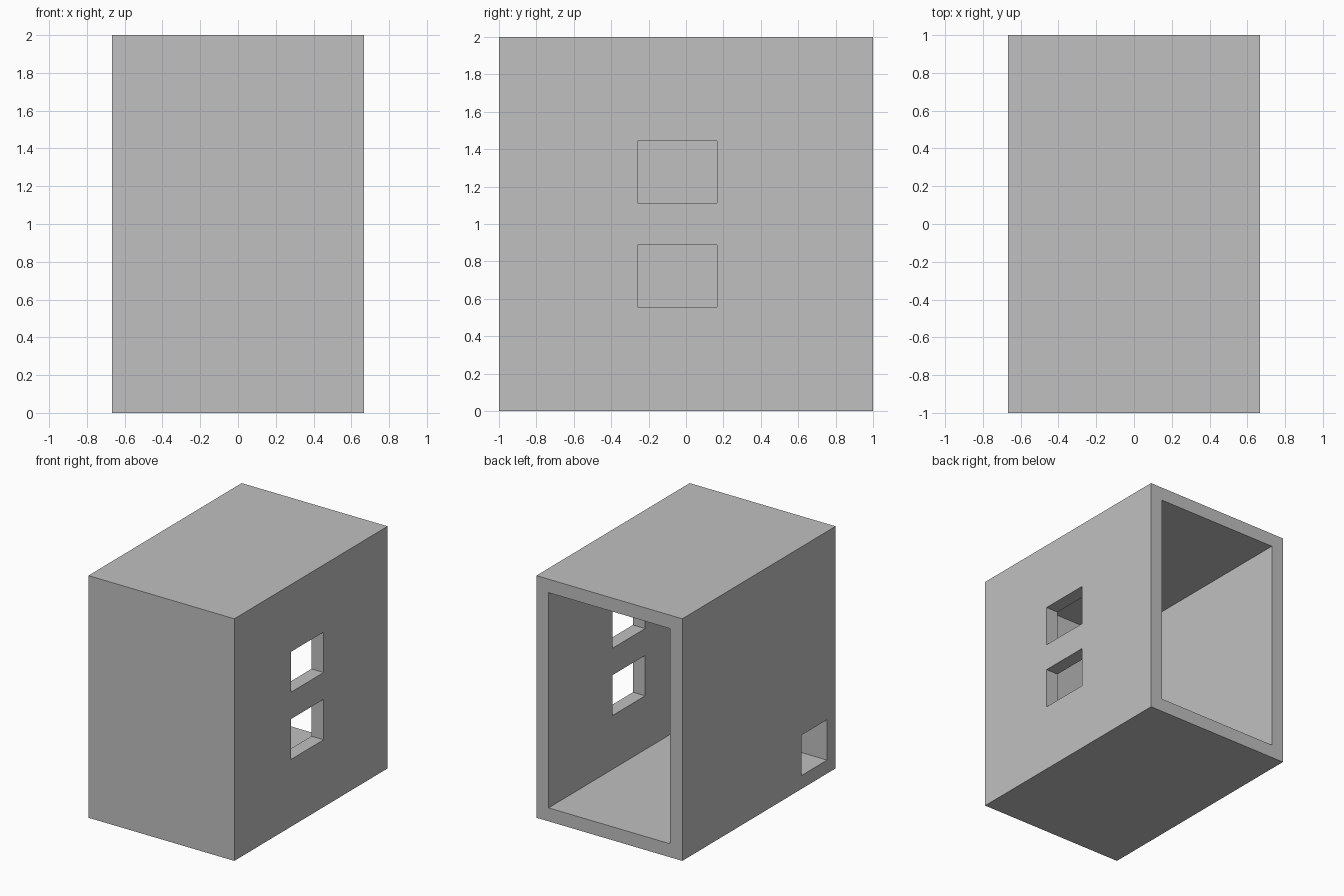
import bpy, bmesh

default_cube = bpy.data.objects.get("Cube")
if default_cube:
    bpy.data.objects.remove(default_cube, do_unlink=True)

HALF_WIDTH = 2 / 3
WALL = 1 / 9

grey = bpy.data.materials.new("plain grey")
grey.use_nodes = True
colour = (0.53, 0.53, 0.53, 1)
grey.diffuse_color = colour
grey.node_tree.nodes["Principled BSDF"].inputs["Base Color"].default_value = colour


def box(name, low, high):
    """Add a box spanning the two opposite corners."""
    bm = bmesh.new()
    bmesh.ops.create_cube(bm, size=2)
    for v in bm.verts:
        v.co = [b if c > 0 else a for a, b, c in zip(low, high, v.co)]
    mesh = bpy.data.meshes.new(name)
    bm.to_mesh(mesh)
    bm.free()
    mesh.materials.append(grey)
    obj = bpy.data.objects.new(name, mesh)
    bpy.context.collection.objects.link(obj)
    return obj


def cut(target, cutter):
    """Subtract the cutter from the target, then discard it."""
    cutter.hide_render = True
    mod = target.modifiers.new(cutter.name, 'BOOLEAN')
    mod.operation = 'DIFFERENCE'
    mod.solver = 'EXACT'
    mod.object = cutter
    bpy.context.view_layer.objects.active = target
    bpy.ops.object.modifier_apply(modifier=mod.name)
    bpy.data.objects.remove(cutter, do_unlink=True)


# Outer shell
shell = box("house_shell", (-HALF_WIDTH, -1, 0), (HALF_WIDTH, 1, 2))

# Room, open at the back
inner = HALF_WIDTH - WALL
cut(shell, box("room_cutter", (-inner, -1 + WALL, WALL), (inner, 1.2, 2 - WALL)))

# Two stacked windows in the +x wall
for bottom in (5 * WALL, 10 * WALL):
    cut(shell, box("window_cutter", (0.4, -0.26, bottom), (0.8, 0.165, bottom + 3 * WALL)))

# Low opening in the -x wall, flush with the floor and the front wall inside
cut(shell, box("hatch_cutter", (-0.8, -1 + WALL, WALL), (-0.4, -1 + 4 * WALL, 4 * WALL)))
